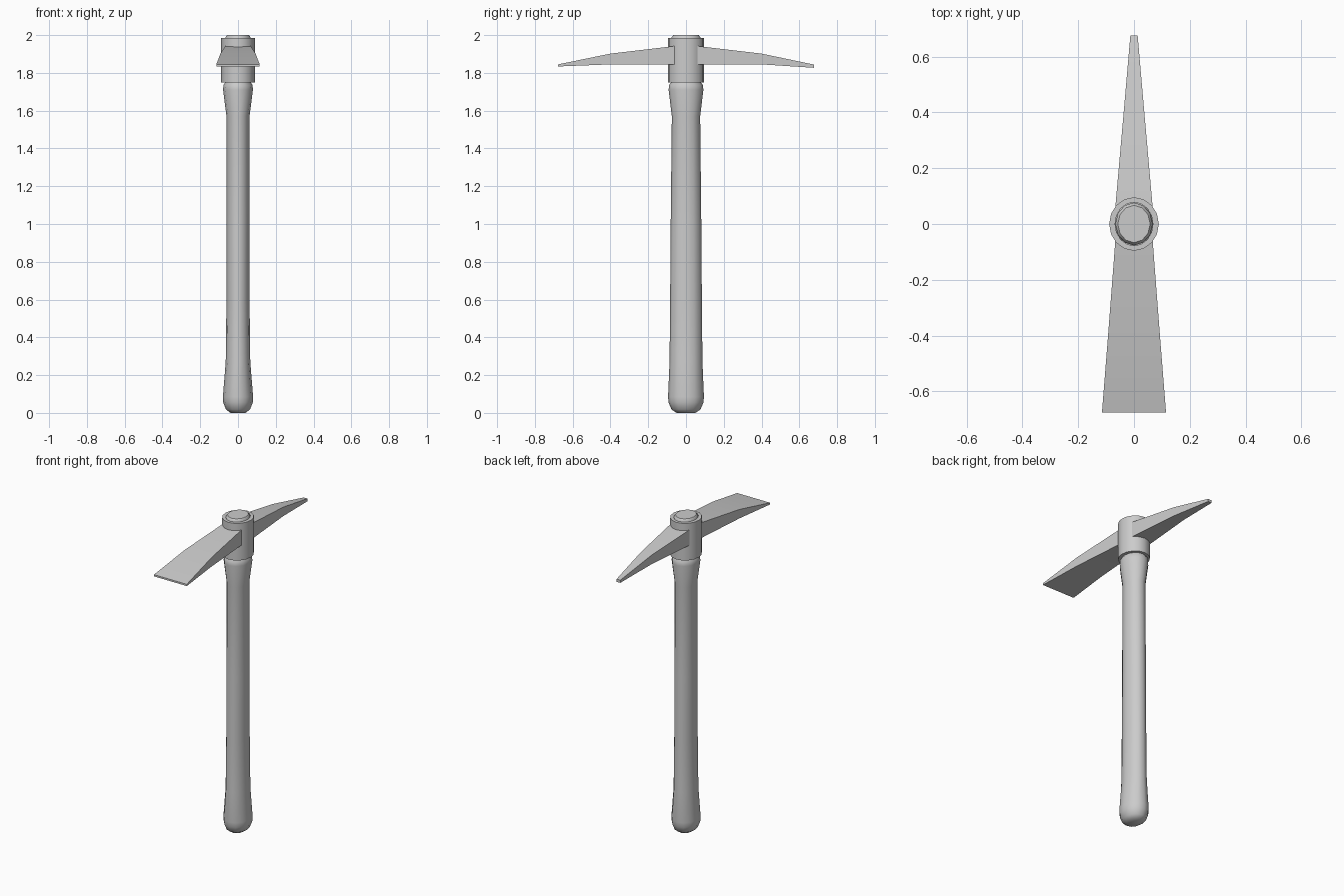
import bpy, bmesh, math

if "Cube" in bpy.data.objects:
    bpy.data.objects.remove(bpy.data.objects["Cube"])


def finish(name, bm, angle):
    bmesh.ops.recalc_face_normals(bm, faces=bm.faces)
    me = bpy.data.meshes.new(name)
    bm.to_mesh(me)
    bm.free()
    ob = bpy.data.objects.new(name, me)
    bpy.context.collection.objects.link(ob)
    bpy.ops.object.select_all(action='DESELECT')
    ob.select_set(True)
    bpy.context.view_layer.objects.active = ob
    bpy.ops.object.shade_smooth_by_angle(angle=math.radians(angle))
    return ob


def loft(name, rings, angle=35, closed=False):
    """Bridge rings of points; cap the ends or join last to first."""
    bm = bmesh.new()
    loops = [[bm.verts.new(p) for p in ring] for ring in rings]
    n = len(loops[0])
    pairs = list(zip(loops, loops[1:]))
    if closed:
        pairs.append((loops[-1], loops[0]))
    else:
        bm.faces.new(loops[0])
        bm.faces.new(loops[-1])
    for a, b in pairs:
        for i in range(n):
            j = (i + 1) % n
            bm.faces.new((a[i], a[j], b[j], b[i]))
    return finish(name, bm, angle)


def ellipse(rx, ry, z, n):
    return [(rx * math.cos(2 * math.pi * i / n),
             ry * math.sin(2 * math.pi * i / n), z) for i in range(n)]


# Oval wooden handle: (x radius, y radius, z)
profile = [(0.04, 0.05, 0.0), (0.064, 0.077, 0.018), (0.078, 0.092, 0.055),
           (0.08, 0.095, 0.085), (0.065, 0.087, 0.27), (0.061, 0.084, 0.6),
           (0.061, 0.081, 1.0), (0.061, 0.075, 1.57), (0.079, 0.092, 1.71),
           (0.077, 0.09, 1.735), (0.069, 0.08, 1.748), (0.067, 0.077, 1.76),
           (0.067, 0.077, 1.988), (0.058, 0.067, 2.0)]
loft("handle", [ellipse(rx, ry, z, 12) for rx, ry, z in profile], 50)

# Metal collar around the top of the handle
outer, inner = (0.089, 0.096), (0.068, 0.078)
loft("collar", [ellipse(*outer, 1.75, 16), ellipse(*outer, 1.985, 16),
                ellipse(*inner, 1.985, 16), ellipse(*inner, 1.75, 16)],
     closed=True)


# Blades: rectangular sections (y, half width, bottom z, top z)
def blade(name, sections):
    loft(name, [[(-w, y, lo), (w, y, lo), (w, y, hi), (-w, y, hi)]
                for y, w, lo, hi in sections], 30)


blade("pick_point", [(0.06, 0.067, 1.845, 1.942), (0.4, 0.037, 1.845, 1.902),
                     (0.677, 0.013, 1.827, 1.844)])
blade("adze_blade", [(-0.06, 0.067, 1.845, 1.942), (-0.4, 0.093, 1.845, 1.902),
                     (-0.677, 0.115, 1.834, 1.845)])
